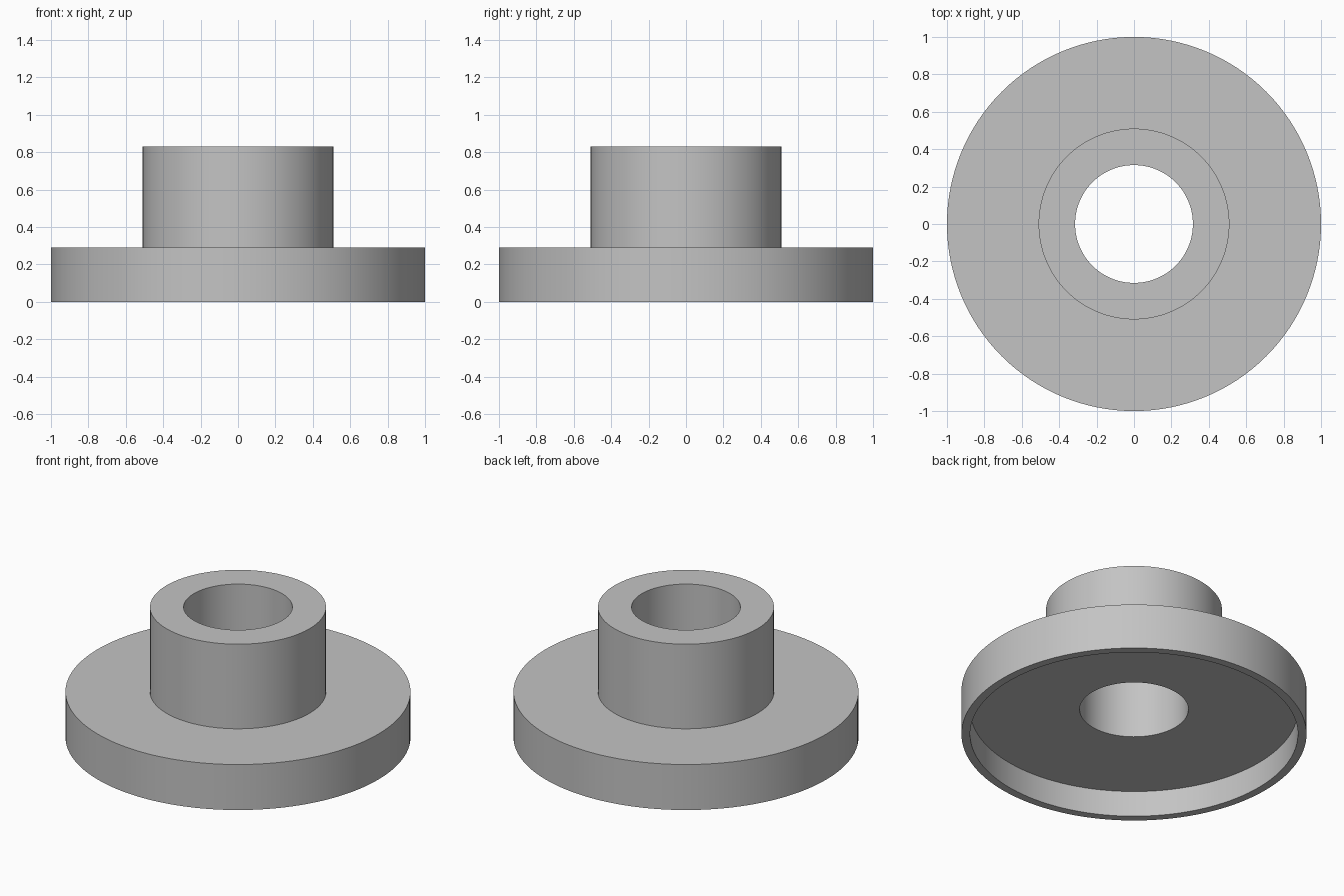
import bpy
import bmesh
import math
from mathutils import Matrix, Vector

cube = bpy.data.objects.get("Cube")
if cube:
    bpy.data.objects.remove(cube, do_unlink=True)

SEGMENTS = 128
RIM, RECESS, HUB, BORE = 1.0, 0.95, 0.51, 0.315
HEIGHT, FLANGE_TOP, RECESS_TOP = 0.832, 0.291, 0.165

grey = bpy.data.materials.new("grey metal")
grey.use_nodes = True
colour = (0.55, 0.55, 0.55, 1)
grey.diffuse_color = colour
grey.node_tree.nodes["Principled BSDF"].inputs["Base Color"].default_value = colour


def revolve(name, profile, material):
    """Turn a closed (radius, height) profile around the z axis."""
    bm = bmesh.new()
    rings = []
    for i in range(SEGMENTS):
        turn = Matrix.Rotation(math.tau * i / SEGMENTS, 3, "Z")
        rings.append([bm.verts.new(turn @ Vector((r, 0, z))) for r, z in profile])
    for i, ring in enumerate(rings):
        after = rings[(i + 1) % SEGMENTS]
        for j in range(len(profile)):
            k = (j + 1) % len(profile)
            bm.faces.new((ring[j], after[j], after[k], ring[k]))
    bmesh.ops.recalc_face_normals(bm, faces=bm.faces)
    mesh = bpy.data.meshes.new(name)
    bm.to_mesh(mesh)
    bm.free()
    mesh.materials.append(material)
    obj = bpy.data.objects.new(name, mesh)
    bpy.context.collection.objects.link(obj)
    bpy.ops.object.select_all(action="DESELECT")
    obj.select_set(True)
    bpy.context.view_layer.objects.active = obj
    bpy.ops.object.shade_smooth_by_angle(angle=math.radians(30))
    return obj


# Flange with raised hub, through bore and shallow recess underneath
revolve("flanged_bushing", [
    (RECESS, 0), (RIM, 0),                    # bottom lip
    (RIM, FLANGE_TOP), (HUB, FLANGE_TOP),     # flange
    (HUB, HEIGHT), (BORE, HEIGHT),            # hub
    (BORE, RECESS_TOP), (RECESS, RECESS_TOP)  # bore and recess
], grey)
